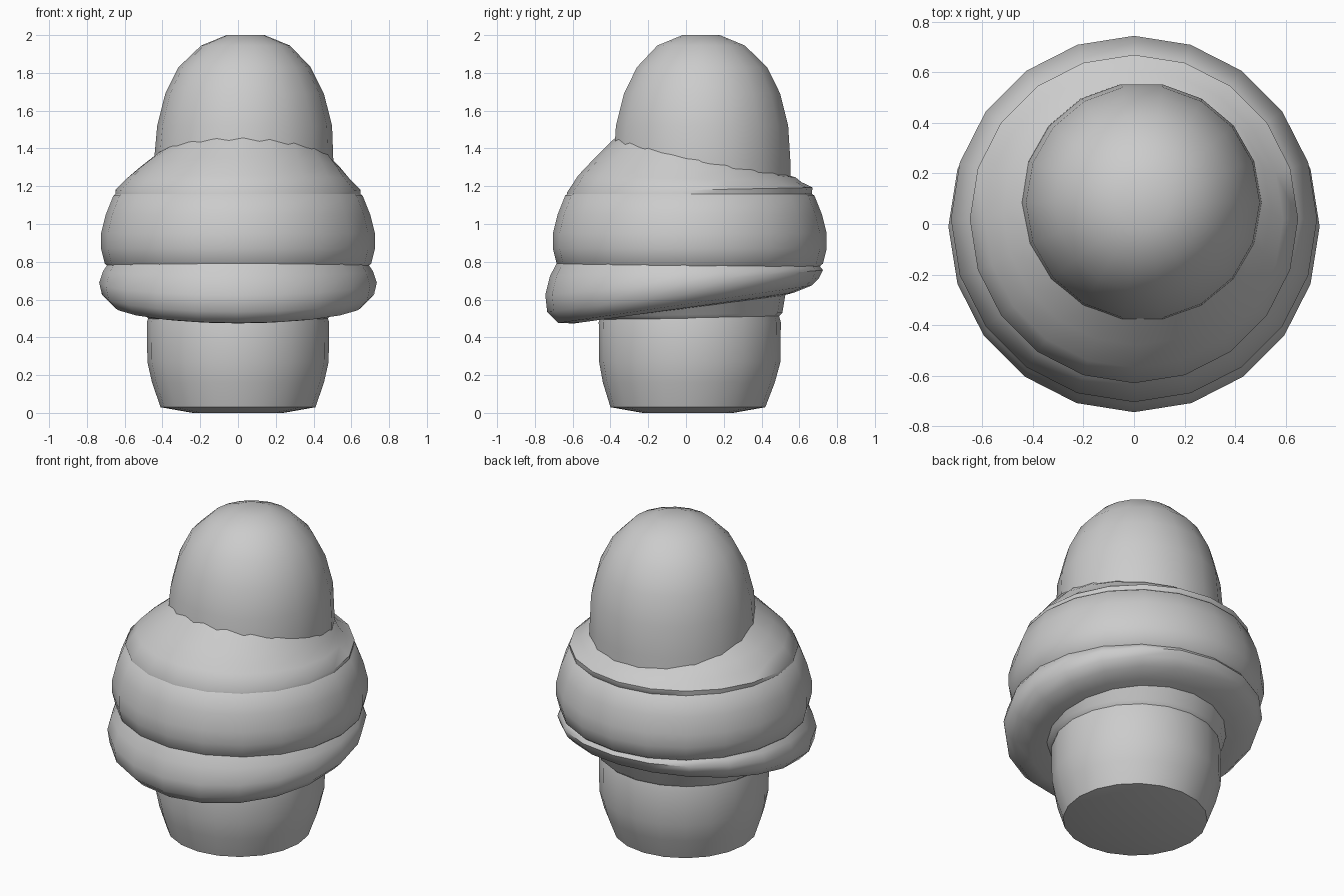
import bpy, bmesh, math


def loft(name, rings, sides, cap_bottom=False, cap_top=False):
    """Stack rings of (radius, height, centre x, centre y, rise per unit y)."""
    bm = bmesh.new()
    loops = []
    for r, z, cx, cy, slope in rings:
        loop = []
        for i in range(sides):
            a = 2 * math.pi * i / sides
            x, y = r * math.cos(a), r * math.sin(a)
            loop.append(bm.verts.new((cx + x, cy + y, z + slope * y)))
        loops.append(loop)
    for low, high in zip(loops, loops[1:]):
        for i in range(sides):
            j = (i + 1) % sides
            bm.faces.new((low[i], low[j], high[j], high[i]))
    if cap_bottom:
        bm.faces.new(loops[0][::-1])
    if cap_top:
        bm.faces.new(loops[-1])
    mesh = bpy.data.meshes.new(name)
    bm.to_mesh(mesh)
    bm.free()
    obj = bpy.data.objects.new(name, mesh)
    bpy.context.collection.objects.link(obj)
    bpy.ops.object.select_all(action='DESELECT')
    obj.select_set(True)
    bpy.context.view_layer.objects.active = obj
    bpy.ops.object.shade_smooth_by_angle(angle=math.radians(50))
    return obj


# Rounded foot
loft("base_cup", [
    (0.24, 0.0, 0, 0.01, 0), (0.41, 0.03, 0, 0.01, 0), (0.455, 0.16, 0, 0.015, 0),
    (0.48, 0.27, 0, 0.02, 0), (0.482, 0.48, 0, 0.02, 0), (0.46, 0.56, 0, 0.02, 0),
], 20, cap_bottom=True)

# Flared neck filling the space under the tilted brim
loft("neck", [
    (0.46, 0.49, 0, 0.01, 0), (0.50, 0.52, 0, 0.01, 0.02),
    (0.53, 0.60, 0, 0.0, 0.09), (0.58, 0.64, 0, 0.0, 0.12),
], 20)

# Brim tilted up toward the back
loft("tilted_brim", [
    (0.47, 0.55, 0, -0.01, 0.12), (0.58, 0.555, 0, -0.01, 0.14),
    (0.67, 0.575, 0, -0.005, 0.148), (0.72, 0.625, 0, -0.015, 0.125),
    (0.735, 0.69, 0, -0.01, 0.09), (0.715, 0.75, 0, -0.005, 0.035),
    (0.68, 0.80, 0, 0.0, 0.0),
], 20)

# Wide middle roll
loft("middle_roll", [
    (0.66, 0.75, 0, 0.015, 0), (0.705, 0.79, 0, 0.02, 0), (0.725, 0.87, 0, 0.02, 0),
    (0.725, 0.95, 0, 0.02, 0), (0.70, 1.05, 0, 0.02, 0), (0.66, 1.15, 0, 0.02, 0),
    (0.59, 1.20, 0, 0.02, 0),
], 20)

# Collar sloping up to the dome, highest at the front
loft("collar", [
    (0.61, 1.13, 0, 0.02, 0), (0.645, 1.14, 0, 0.02, 0.02),
    (0.65, 1.18, 0, 0.02, 0.02), (0.59, 1.24, 0, 0.02, -0.03),
    (0.53, 1.30, 0.01, 0.05, -0.10), (0.44, 1.37, 0.03, 0.085, -0.24),
], 20)

# Tall off-centre dome
loft("dome", [
    (0.48, 1.18, 0.025, 0.08, 0), (0.475, 1.33, 0.03, 0.085, 0),
    (0.463, 1.52, 0.035, 0.085, 0), (0.42, 1.69, 0.035, 0.085, 0),
    (0.35, 1.83, 0.035, 0.085, 0), (0.235, 1.945, 0.04, 0.08, 0),
    (0.10, 2.0, 0.04, 0.08, 0),
], 18, cap_top=True)
